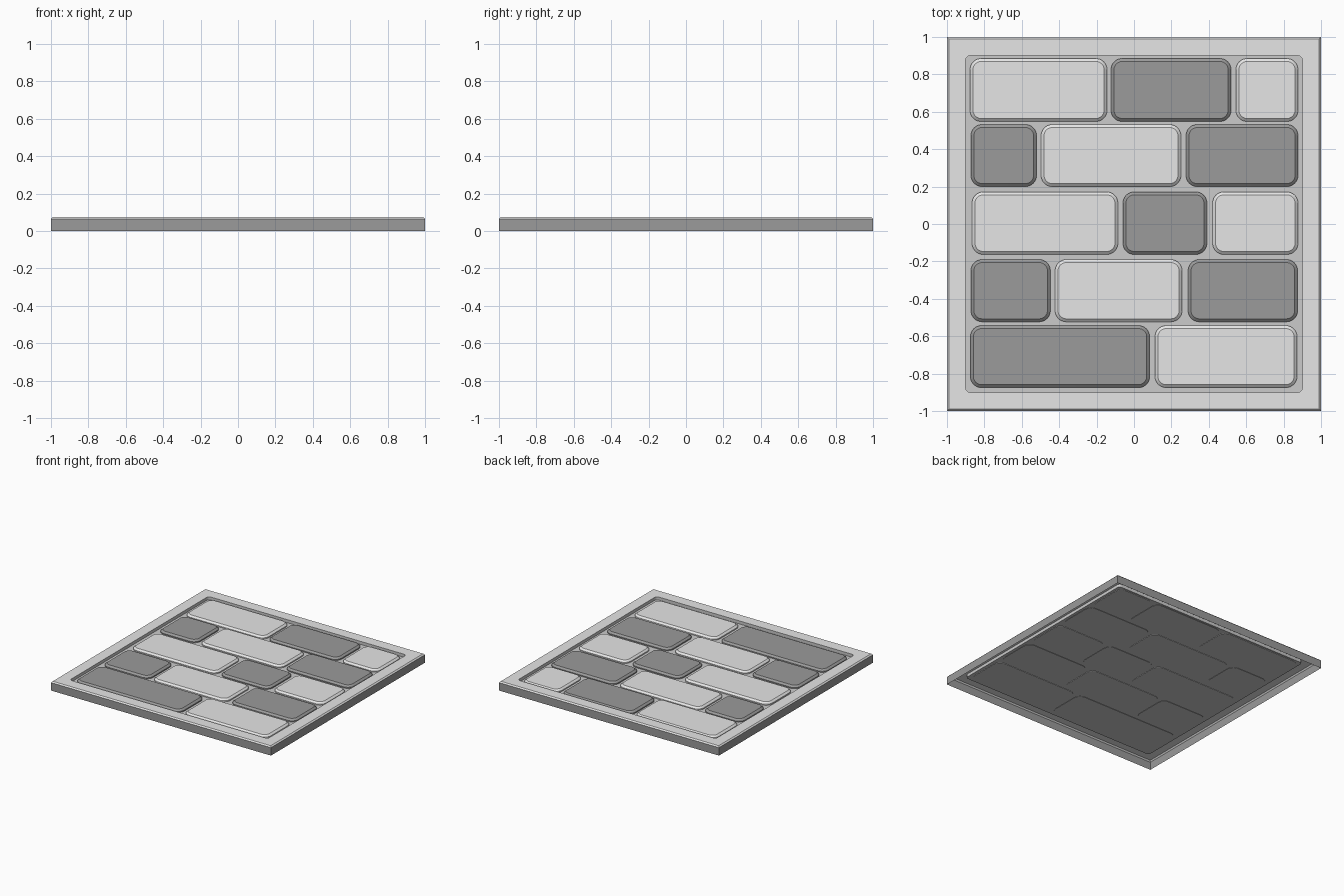
import bpy, bmesh, math

if "Cube" in bpy.data.objects:
    bpy.data.objects.remove(bpy.data.objects["Cube"])

TOP, FLOOR, STONE = 0.075, 0.05, 0.072


def material(name, v):
    m = bpy.data.materials.new(name)
    m.diffuse_color = (v, v, v, 1)
    m.use_nodes = True
    m.node_tree.nodes["Principled BSDF"].inputs["Base Color"].default_value = m.diffuse_color
    return m


light = material("light stone", 0.79)
dark = material("dark stone", 0.325)
mortar = material("mortar grey", 0.60)
MATS = [light, dark, mortar]


def ring(bm, box, inset, r, z, steps=8):
    """Rounded rectangle loop of vertices, counter-clockwise."""
    x0, x1, y0, y1 = box
    x0, x1, y0, y1 = x0 + inset, x1 - inset, y0 + inset, y1 - inset
    corners = [(x1 - r, y1 - r), (x0 + r, y1 - r), (x0 + r, y0 + r), (x1 - r, y0 + r)]
    vs = []
    for q, (cx, cy) in enumerate(corners):
        for i in range(steps + 1):
            a = math.pi / 2 * (q + i / steps)
            vs.append(bm.verts.new((cx + r * math.cos(a), cy + r * math.sin(a), z)))
    return vs


def bridge(bm, a, b, mat):
    n = len(a)
    for i in range(n):
        j = (i + 1) % n
        bm.faces.new((a[i], a[j], b[j], b[i])).material_index = MATS.index(mat)


def finish(bm, name):
    bmesh.ops.remove_doubles(bm, verts=bm.verts, dist=1e-5)
    me = bpy.data.meshes.new(name)
    bm.to_mesh(me)
    bm.free()
    ob = bpy.data.objects.new(name, me)
    bpy.context.collection.objects.link(ob)
    for m in MATS:
        me.materials.append(m)
    bpy.context.view_layer.objects.active = ob
    ob.select_set(True)
    bpy.ops.object.shade_smooth_by_angle(angle=math.radians(15))
    ob.select_set(False)


def shell(name, loops, mats, cap=None, base=None):
    """Skin a stack of rounded rectangle loops (box, inset, radius, z)."""
    bm = bmesh.new()
    rings = [ring(bm, *l) for l in loops]
    for a, b, m in zip(rings, rings[1:], mats):
        bridge(bm, a, b, m)
    if cap:
        bm.faces.new(rings[-1]).material_index = MATS.index(cap)
    if base:
        bm.faces.new(rings[0][::-1]).material_index = MATS.index(base)
    finish(bm, name)


# border frame: dark skirt, bevelled rim, light top and wall of the recess
outer = (-1, 1, -1, 1)
inner = (-0.9, 0.9, -0.9, 0.9)
shell("border_frame", [
    (outer, 0, 0, 0), (outer, 0, 0, TOP - 0.01), (outer, 0.01, 0, TOP),
    (inner, 0, 0.025, TOP), (inner, 0, 0.025, FLOOR)],
    [dark, light, light, mortar])

# stone rows: (bottom y, top y, [(x0, x1, colour)])
L, D = light, dark
rows = [
    (0.548, 0.885, [(-0.877, -0.144, L), (-0.123, 0.519, D), (0.545, 0.877, L)]),
    (0.200, 0.532, [(-0.872, -0.521, D), (-0.497, 0.251, L), (0.278, 0.877, D)]),
    (-0.163, 0.172, [(-0.866, -0.086, L), (-0.059, 0.39, D), (0.42, 0.877, L)]),
    (-0.523, -0.19, [(-0.872, -0.447, D), (-0.422, 0.257, L), (0.289, 0.875, D)]),
    (-0.875, -0.543, [(-0.875, 0.084, D), (0.112, 0.872, L)]),
]
stones = [((x0, x1, y0, y1), m) for y0, y1, row in rows for x0, x1, m in row]
R = 0.06
for i, (box, m) in enumerate(stones):
    shell(f"paving_stone_{i + 1}", [
        (box, 0, R, FLOOR - 0.003), (box, 0, R, STONE - 0.013),
        (box, 0.016, R - 0.016, STONE)], [m, m], cap=m, base=mortar)

# mortar bed: flat sheet with an opening under every stone
bm = bmesh.new()
for box, r in [(inner, 0.025)] + [(b, R) for b, _ in stones]:
    vs = ring(bm, box, 0, r, FLOOR)
    for i in range(len(vs)):
        bm.edges.new((vs[i - 1], vs[i]))
bmesh.ops.triangle_fill(bm, use_beauty=True, use_dissolve=False,
                        edges=bm.edges[:], normal=(0, 0, 1))
for f in bm.faces:
    f.material_index = MATS.index(mortar)
    f.normal_update()
    if f.normal.z < 0:
        f.normal_flip()
finish(bm, "mortar_bed")
